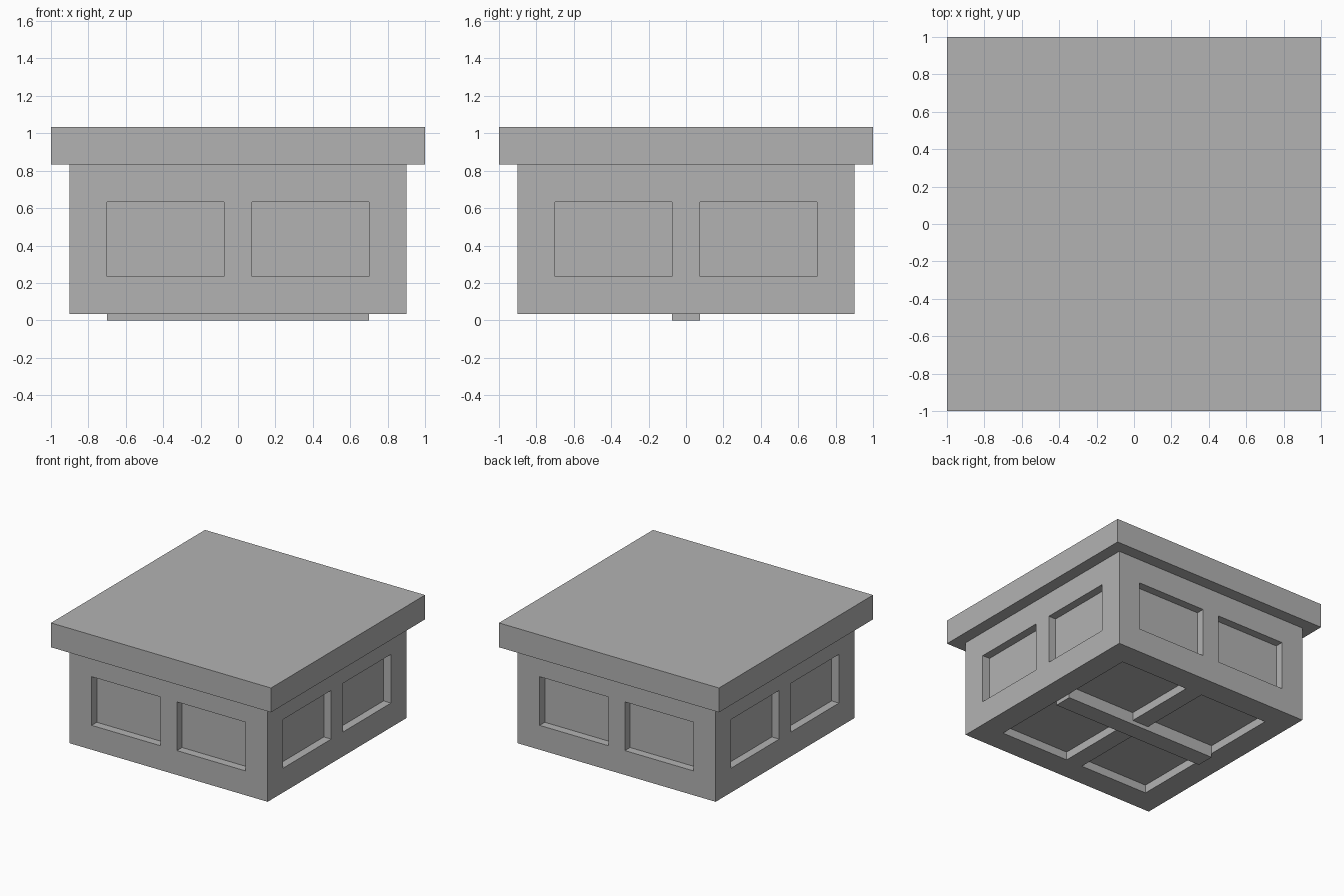
import bpy
import bmesh
from mathutils import Matrix, Vector

cube = bpy.data.objects.get("Cube")
if cube:
    bpy.data.objects.remove(cube, do_unlink=True)

grey = bpy.data.materials.new("plain grey")
grey.use_nodes = True
colour = (0.45, 0.45, 0.45, 1)
grey.diffuse_color = colour
grey.node_tree.nodes["Principled BSDF"].inputs["Base Color"].default_value = colour

BASE, TOP, LID_TOP = 0.033, 0.833, 1.033
BODY, INNER, OUTER = 0.9, 0.075, 0.7
PANEL_LOW, PANEL_HIGH = 0.233, 0.633
DEPTH = 0.067


def box_mesh(half_x, half_y, low, high):
    bm = bmesh.new()
    size = Matrix.Diagonal((2 * half_x, 2 * half_y, high - low, 1))
    place = Matrix.Translation((0, 0, (low + high) / 2))
    bmesh.ops.create_cube(bm, size=1, matrix=place @ size)
    return bm


def add_object(name, bm):
    mesh = bpy.data.meshes.new(name)
    bm.to_mesh(mesh)
    bm.free()
    mesh.materials.append(grey)
    obj = bpy.data.objects.new(name, mesh)
    bpy.context.collection.objects.link(obj)
    return obj


def cut(bm, axis, value):
    normal = Vector((0, 0, 0))
    normal[axis] = 1
    geom = bm.verts[:] + bm.edges[:] + bm.faces[:]
    bmesh.ops.bisect_plane(bm, geom=geom, plane_co=normal * value, plane_no=normal)


def is_panel(face):
    # Two panels on each wall and four on the underside
    c, n = face.calc_center_median(), face.normal
    in_x = INNER < abs(c.x) < OUTER
    in_y = INNER < abs(c.y) < OUTER
    in_z = PANEL_LOW < c.z < PANEL_HIGH
    if n.z < -0.5:
        return in_x and in_y
    if abs(n.x) > 0.5:
        return in_y and in_z
    return abs(n.y) > 0.5 and in_x and in_z


# Body with recessed panels
body = box_mesh(BODY, BODY, BASE, TOP)
for axis in (0, 1):
    for value in (-OUTER, -INNER, INNER, OUTER):
        cut(body, axis, value)
for height in (PANEL_LOW, PANEL_HIGH):
    cut(body, 2, height)
body.normal_update()
panels = [f for f in body.faces if is_panel(f)]
bmesh.ops.inset_individual(body, faces=panels, thickness=0, depth=-DEPTH)
add_object("body", body)

# Overhanging lid and the bar under the base
add_object("lid", box_mesh(1, 1, TOP, LID_TOP))
add_object("base_bar", box_mesh(OUTER, INNER, 0, BASE))
